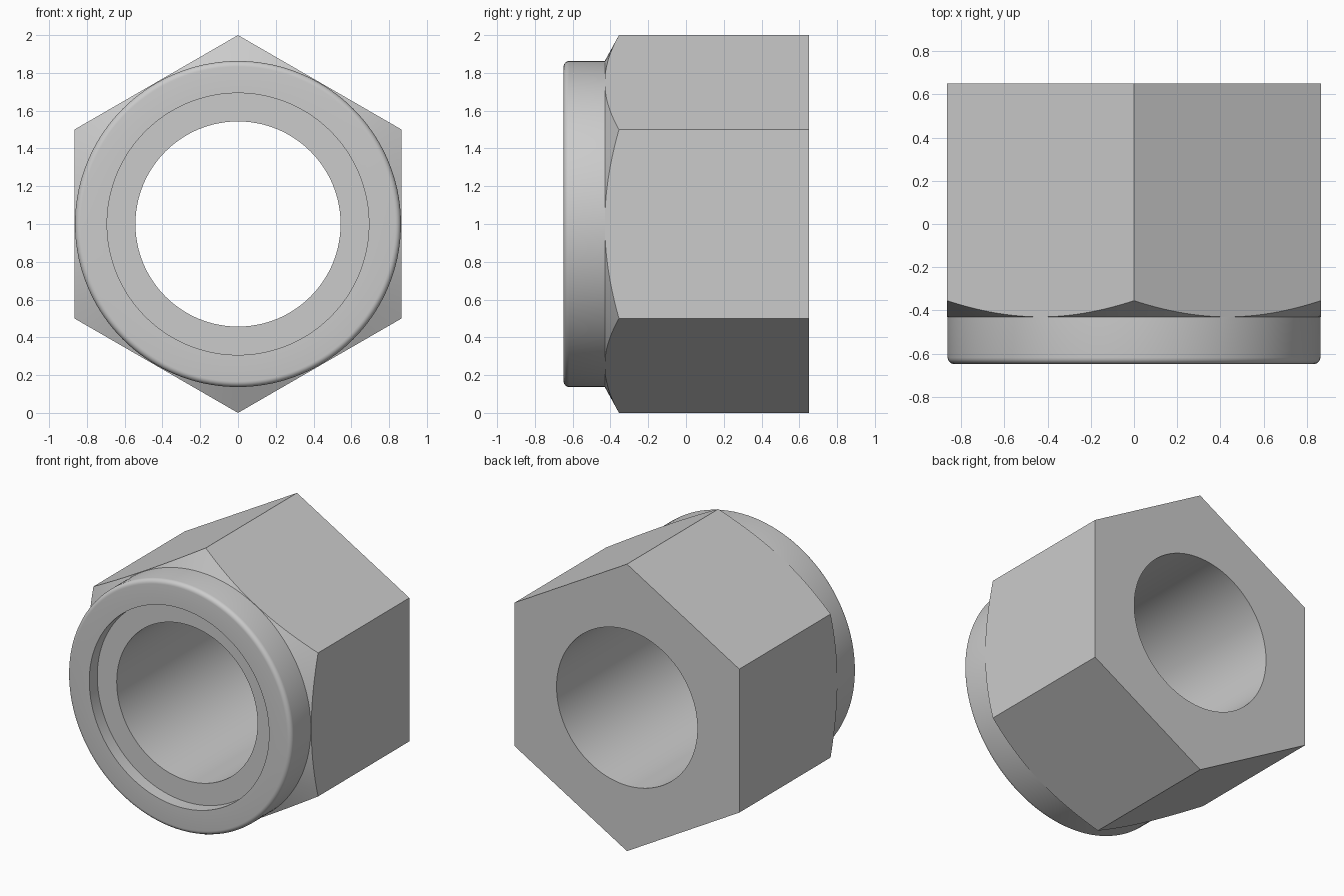
import bpy, bmesh
from math import sin, cos, pi

if "Cube" in bpy.data.objects:
    bpy.data.objects.remove(bpy.data.objects["Cube"])

N = 144                      # segments round, a multiple of 6
APOTHEM = cos(pi / 6)        # hexagon with corner radius 1


def hex_radius(a):
    return APOTHEM / cos((a % (pi / 3)) - pi / 6)


def chamfer_y(a):
    return -0.43 + 0.56 * (hex_radius(a) - APOTHEM)


def ring_solid(name, profile):
    """Sweep a closed (radius, y) profile round the y axis; entries may be functions of angle."""
    value = lambda v, a: v(a) if callable(v) else v
    bm = bmesh.new()
    rings = []
    for r, y in profile:
        ring = []
        for i in range(N):
            # angle 0 points up, at a hexagon corner
            a = 2 * pi * i / N
            rad = value(r, a)
            ring.append(bm.verts.new((rad * sin(a), value(y, a), 1 + rad * cos(a))))
        rings.append(ring)
    for k, ring in enumerate(rings):
        nxt = rings[(k + 1) % len(rings)]
        for i in range(N):
            j = (i + 1) % N
            bm.faces.new((ring[i], ring[j], nxt[j], nxt[i]))
    bmesh.ops.recalc_face_normals(bm, faces=bm.faces)
    mesh = bpy.data.meshes.new(name)
    bm.to_mesh(mesh)
    bm.free()
    obj = bpy.data.objects.new(name, mesh)
    bpy.context.collection.objects.link(obj)
    bpy.ops.object.select_all(action='DESELECT')
    obj.select_set(True)
    bpy.context.view_layer.objects.active = obj
    bpy.ops.object.shade_smooth_by_angle(angle=pi / 7)
    return obj


# nut body: hexagon, chamfer, round collar with soft rim, insert pocket, bore
BORE, POCKET, COLLAR, RIM = 0.543, 0.693, 0.863, 0.03
rim = [(COLLAR - RIM + RIM * cos(t), -0.648 + RIM - RIM * sin(t))
       for t in (k * pi / 12 for k in range(7))]
ring_solid("nut_body", [
    (BORE, 0.65), (hex_radius, 0.65), (hex_radius, chamfer_y), (COLLAR, -0.43),
    *rim,
    (POCKET, -0.648), (POCKET, -0.44), (BORE, -0.44),
])

# locking ring seated in the pocket, slightly below the rim
ring_solid("locking_insert", [
    (BORE, -0.44), (POCKET, -0.44), (POCKET, -0.56), (BORE, -0.56),
])
